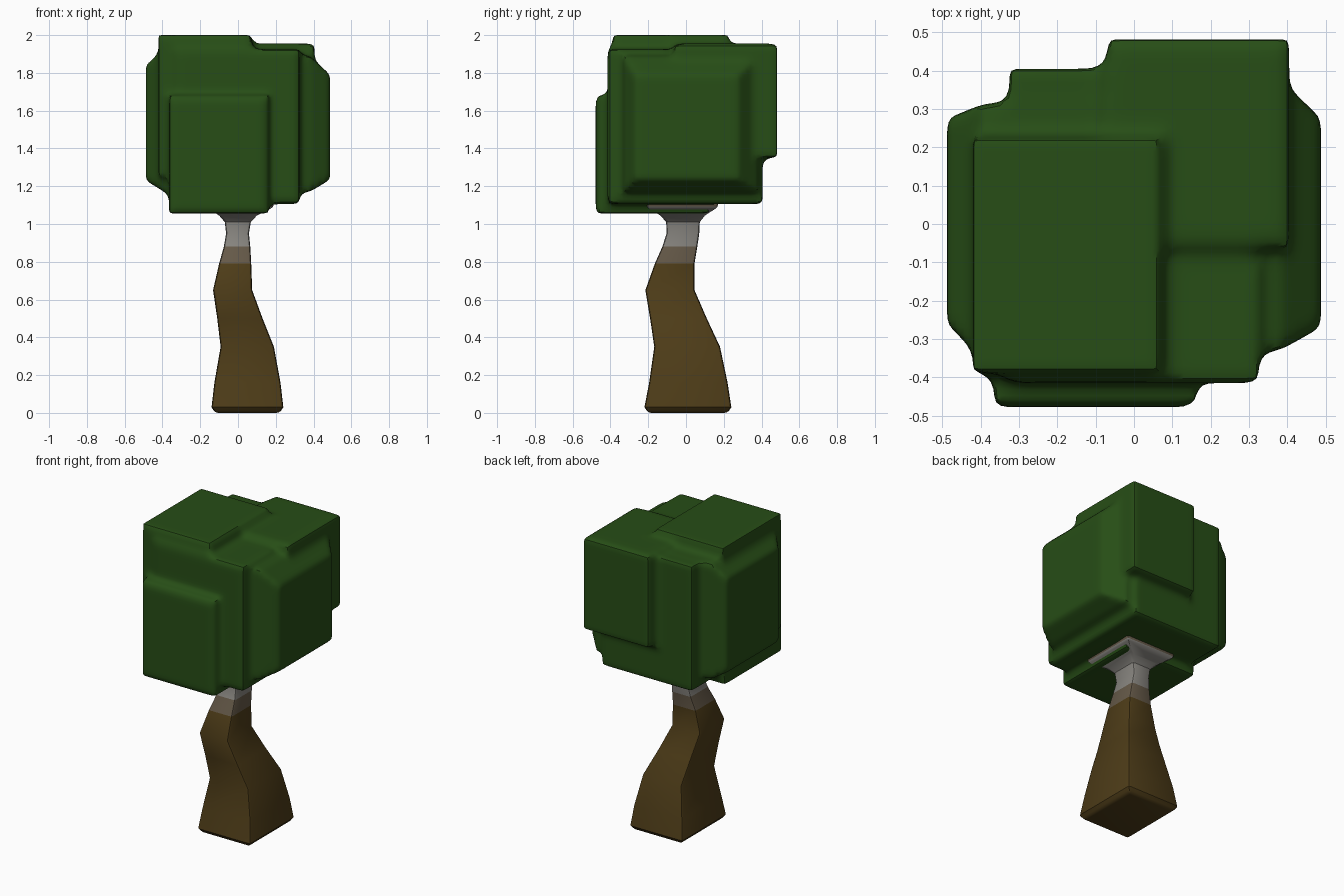
import bpy, bmesh, math

if "Cube" in bpy.data.objects:
    bpy.data.objects.remove(bpy.data.objects["Cube"])


def material(name, rgb):
    m = bpy.data.materials.new(name)
    m.diffuse_color = (*rgb, 1)
    m.use_nodes = True
    m.node_tree.nodes["Principled BSDF"].inputs["Base Color"].default_value = m.diffuse_color
    return m


def finish(name, bm, mats):
    bmesh.ops.recalc_face_normals(bm, faces=bm.faces[:])
    me = bpy.data.meshes.new(name)
    bm.to_mesh(me)
    bm.free()
    for m in mats:
        me.materials.append(m)
    ob = bpy.data.objects.new(name, me)
    bpy.context.collection.objects.link(ob)
    bpy.ops.object.select_all(action='DESELECT')
    ob.select_set(True)
    bpy.context.view_layer.objects.active = ob
    return ob


def apply_all(ob):
    for mod in list(ob.modifiers):
        bpy.ops.object.modifier_apply(modifier=mod.name)


def loft(bm, rings, band_mats=None):
    """Skin a list of 4-point rings and cap both ends."""
    loops = [[bm.verts.new(p) for p in r] for r in rings]
    bm.faces.new(loops[0][::-1])
    for i, (a, b) in enumerate(zip(loops, loops[1:])):
        for k in range(4):
            f = bm.faces.new((a[k], a[(k + 1) % 4], b[(k + 1) % 4], b[k]))
            f.material_index = band_mats[i] if band_mats else 0
    f = bm.faces.new(loops[-1])
    f.material_index = band_mats[-1] if band_mats else 0


def ring(x0, x1, y0, y1, z):
    return [(x0, y0, z), (x1, y0, z), (x1, y1, z), (x0, y1, z)]


def block(bm, x0, x1, y0, y1, z0, z1):
    loft(bm, [ring(x0, x1, y0, y1, z0), ring(x0, x1, y0, y1, z1)])


def side_pad(bm, x_in, inner, x_out, outer):
    """Tapered pad on the left or right face; rects are (y0, y1, z0, z1)."""
    def rect(x, r):
        y0, y1, z0, z1 = r
        return [(x, y0, z0), (x, y1, z0), (x, y1, z1), (x, y0, z1)]
    loft(bm, [rect(0, inner), rect(x_in, inner), rect(x_out, outer)])


green = material("leaf_green", (0.020, 0.075, 0.008))
brown = material("bark_brown", (0.075, 0.045, 0.009))
blend = material("bark_blend", (0.13, 0.10, 0.065))
grey = material("bark_grey", (0.24, 0.23, 0.21))

# Crooked square trunk: x0, x1, y0, y1, z
sections = [
    (-0.12, 0.22, -0.20, 0.22, 0.0),
    (-0.14, 0.24, -0.22, 0.24, 0.03),
    (-0.125, 0.225, -0.195, 0.22, 0.16),
    (-0.092, 0.19, -0.168, 0.18, 0.35),
    (-0.11, 0.13, -0.19, 0.11, 0.50),
    (-0.132, 0.075, -0.215, 0.045, 0.65),
    (-0.10, 0.07, -0.165, 0.045, 0.79),
    (-0.075, 0.065, -0.125, 0.06, 0.88),
    (-0.063, 0.058, -0.103, 0.07, 0.95),
    (-0.07, 0.068, -0.105, 0.073, 1.01),
    (-0.10, 0.10, -0.135, 0.10, 1.045),
    (-0.17, 0.19, -0.21, 0.17, 1.09),
    (-0.17, 0.19, -0.21, 0.17, 1.14),
]
bm = bmesh.new()
loft(bm, [ring(*s) for s in sections], [0] * 6 + [1] + [2] * 4 + [1])
trunk = finish("trunk", bm, [brown, blend, grey])
bev = trunk.modifiers.new("soft_edges", 'BEVEL')
bev.width = 0.015
bev.segments = 2
bev.limit_method = 'ANGLE'
bev.angle_limit = math.radians(45)
apply_all(trunk)
bpy.ops.object.shade_smooth_by_angle(angle=math.radians(30))

# Foliage: overlapping blocks fused into one softened mass
bm = bmesh.new()
block(bm, -0.42, 0.075, -0.39, 0.225, 1.25, 2.0)     # tall left block
block(bm, -0.325, 0.325, -0.415, 0.405, 1.105, 1.925)  # core
block(bm, -0.365, 0.16, -0.478, 0.12, 1.055, 1.68)   # front lower block
block(bm, -0.07, 0.405, -0.06, 0.482, 1.35, 1.955)   # back right block
side_pad(bm, 0.38, (-0.33, 0.38, 1.17, 1.89), 0.488, (-0.27, 0.275, 1.235, 1.79))
side_pad(bm, -0.39, (-0.36, 0.315, 1.17, 1.93), -0.488, (-0.26, 0.275, 1.23, 1.84))
crown = finish("foliage", bm, [green])
rm = crown.modifiers.new("fuse", 'REMESH')
rm.mode = 'VOXEL'
rm.voxel_size = 0.02
sm = crown.modifiers.new("soften", 'SMOOTH')
sm.factor = 0.5
sm.iterations = 5
apply_all(crown)
bpy.ops.object.shade_smooth_by_angle(angle=math.radians(35))
